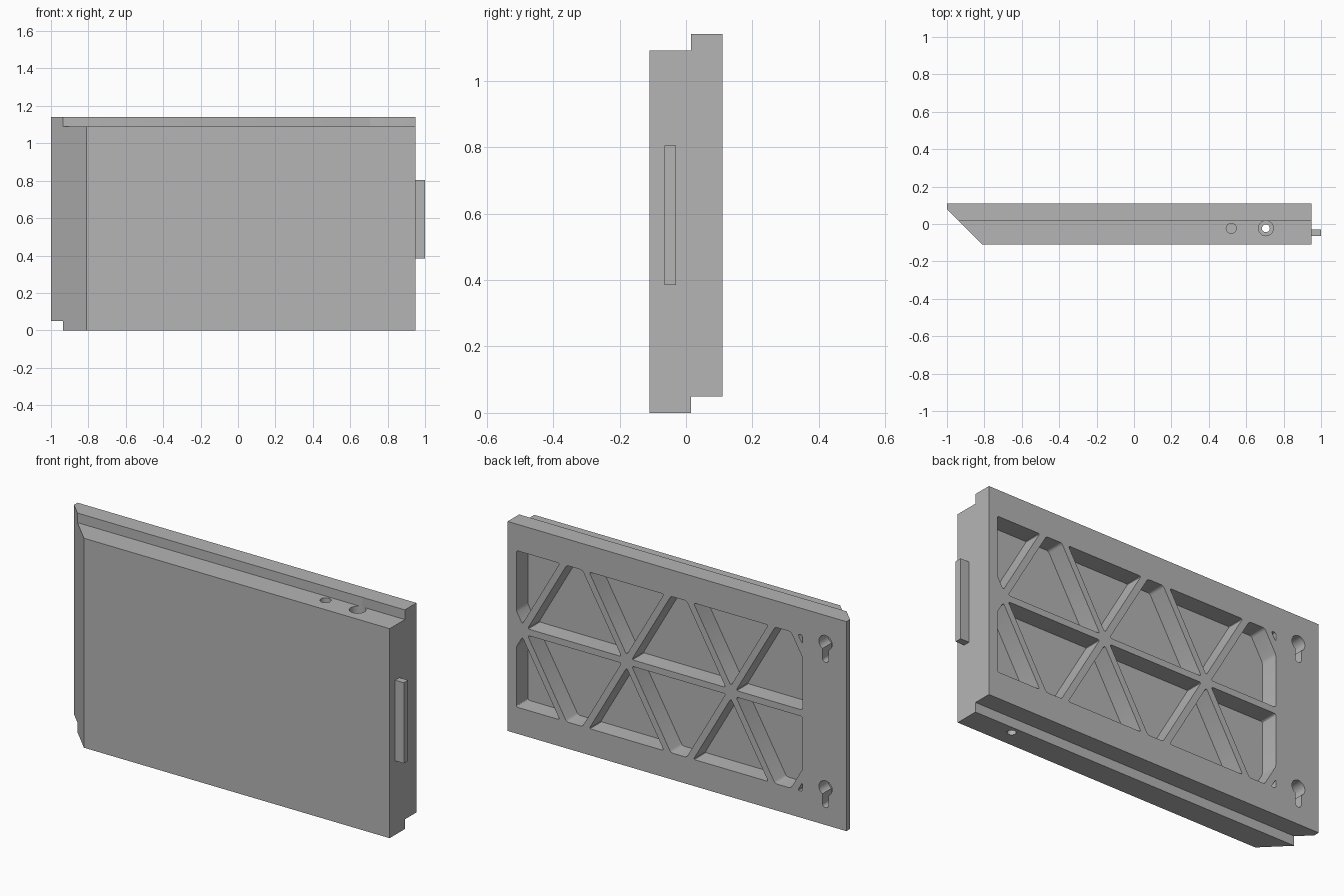
import bpy, bmesh, math
from mathutils import Vector, Matrix

if "Cube" in bpy.data.objects:
    bpy.data.objects.remove(bpy.data.objects["Cube"], do_unlink=True)

grey = bpy.data.materials.new("plain_grey")
grey.use_nodes = True
grey.diffuse_color = (0.46, 0.46, 0.46, 1)
grey.node_tree.nodes["Principled BSDF"].inputs["Base Color"].default_value = grey.diffuse_color

MID_Z = 0.595          # centre height of the rear ribbing
STEP_Y = 0.015         # plane between the front and rear layers


def finish(name, bm):
    bmesh.ops.recalc_face_normals(bm, faces=bm.faces[:])
    mesh = bpy.data.meshes.new(name)
    bm.to_mesh(mesh)
    bm.free()
    mesh.materials.append(grey)
    obj = bpy.data.objects.new(name, mesh)
    bpy.context.collection.objects.link(obj)
    return obj


def thicken(bm, vector):
    res = bmesh.ops.extrude_face_region(bm, geom=bm.faces[:], use_keep_orig=True)
    verts = [g for g in res["geom"] if isinstance(g, bmesh.types.BMVert)]
    bmesh.ops.translate(bm, verts=verts, vec=vector)


def box(name, low, high):
    low, high = Vector(low), Vector(high)
    bm = bmesh.new()
    bmesh.ops.create_cube(bm, size=1, matrix=Matrix.Translation((low + high) / 2)
                          @ Matrix.Diagonal((*(high - low), 1)))
    return finish(name, bm)


def cylinder(name, start, end, radius):
    start, end = Vector(start), Vector(end)
    axis = end - start
    turn = axis.to_track_quat("Z", "Y").to_matrix().to_4x4()
    bm = bmesh.new()
    bmesh.ops.create_cone(bm, cap_ends=True, segments=32, radius1=radius, radius2=radius,
                          depth=axis.length, matrix=Matrix.Translation((start + end) / 2) @ turn)
    return finish(name, bm)


def cut(target, cutter):
    cutter.hide_render = True
    mod = target.modifiers.new("cut", "BOOLEAN")
    mod.operation = "DIFFERENCE"
    mod.solver = "EXACT"
    mod.object = cutter
    bpy.context.view_layer.objects.active = target
    bpy.ops.object.modifier_apply(modifier=mod.name)
    bpy.data.objects.remove(cutter, do_unlink=True)


# Panel body with a slanted end
bm = bmesh.new()
outline = [(-1, 0.11), (-1, 0.08), (-0.81, -0.11), (0.95, -0.11), (0.95, 0.11)]
bm.faces.new([bm.verts.new((x, y, 0)) for x, y in outline])
thicken(bm, (0, 0, 1.14))
panel = finish("panel", bm)

# Stepped long edges
cut(panel, box("top_step", (-2, -1, 1.09), (2, STEP_Y, 2)))
cut(panel, box("bottom_step", (-2, STEP_Y, -1), (2, 1, 0.05)))

# Triangular rear pockets: a rectangle split along the rib lines, then inset
RIB = 0.017
bm = bmesh.new()
x0, x1, half = -0.747 - RIB, 0.9 + RIB, 0.407 + RIB
bm.faces.new([bm.verts.new((x, STEP_Y, MID_Z + z)) for x, z in
              ((x0, -half), (x1, -half), (x1, half), (x0, half))])
lines = [((0, 0, MID_Z), (0, 0, 1))]
for i in range(4):
    for side in (-1, 1):
        lines.append(((-0.935 + 0.6 * i, 0, MID_Z), (math.sqrt(3), 0, side)))
for point, normal in lines:
    bmesh.ops.bisect_plane(bm, geom=bm.verts[:] + bm.edges[:] + bm.faces[:], dist=0.0001,
                           plane_co=point, plane_no=Vector(normal).normalized())
bmesh.ops.remove_doubles(bm, verts=bm.verts[:], dist=0.001)
slivers = [f for f in bm.faces
           if 2 * f.calc_area() <= 0.022 * sum(e.calc_length() for e in f.edges)]
bmesh.ops.delete(bm, geom=slivers, context="FACES")
rims = bmesh.ops.inset_individual(bm, faces=bm.faces[:], thickness=RIB, use_even_offset=True)
bmesh.ops.delete(bm, geom=rims["faces"], context="FACES")
bmesh.ops.bevel(bm, geom=bm.verts[:], offset=0.011, segments=3, profile=0.5,
                affect="VERTICES", clamp_overlap=True)
thicken(bm, (0, 0.2, 0))
cut(panel, finish("pockets", bm))

# Hanging keyholes near the slanted end
for z in (0.998, 0.242):
    x, floor = -0.88, 0.035
    cut(panel, cylinder("keyhole", (x, floor, z), (x, 0.2, z), 0.038))
    cut(panel, box("keyhole_slot", (x - 0.017, floor, z - 0.085), (x + 0.017, 0.2, z)))
    cut(panel, cylinder("slot_end", (x, floor, z - 0.085), (x, 0.2, z - 0.085), 0.017))

# Edge holes: a blind one, and a counterbored one running right through
cut(panel, cylinder("blind_hole", (0.52, -0.023, 0.98), (0.52, -0.023, 1.2), 0.027))
cut(panel, cylinder("counterbore", (0.705, -0.023, 1.03), (0.705, -0.023, 1.2), 0.04))
cut(panel, cylinder("through_hole", (0.705, -0.023, -0.1), (0.705, -0.023, 1.2), 0.021))

# Locating tab on the square end
box("end_tab", (0.94, -0.065, 0.385), (1, -0.03, 0.805))

# Smooth the round holes only
bpy.ops.object.select_all(action="DESELECT")
panel.select_set(True)
bpy.context.view_layer.objects.active = panel
bpy.ops.object.shade_smooth_by_angle(angle=math.radians(30))
